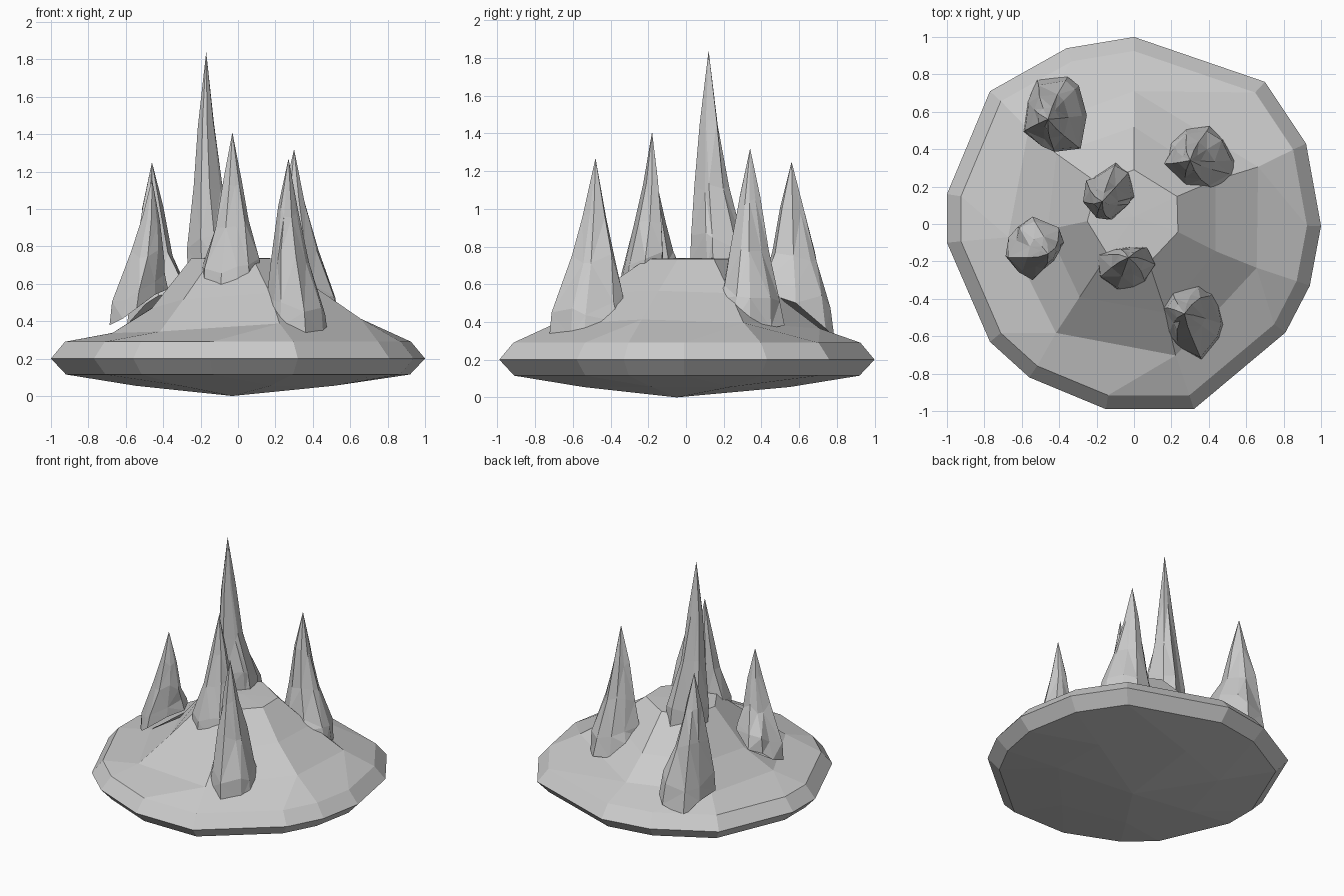
import bpy, bmesh, math, random
from mathutils import Vector

if "Cube" in bpy.data.objects:
    bpy.data.objects.remove(bpy.data.objects["Cube"])

stone = bpy.data.materials.new("grey stone")
stone.use_nodes = True
stone.diffuse_color = (0.6, 0.6, 0.6, 1)
stone.node_tree.nodes["Principled BSDF"].inputs["Base Color"].default_value = stone.diffuse_color


def finish(bm, name):
    bmesh.ops.recalc_face_normals(bm, faces=bm.faces)
    mesh = bpy.data.meshes.new(name)
    bm.to_mesh(mesh)
    bm.free()
    mesh.materials.append(stone)
    obj = bpy.data.objects.new(name, mesh)
    bpy.context.collection.objects.link(obj)


def bridge(bm, a, b):
    """Join two rings; b may have half as many points as a."""
    n, m = len(a), len(b)
    for i in range(n):
        j = (i + 1) % n
        p, q = b[i * m // n], b[j * m // n]
        bm.faces.new([a[i], a[j], p] if p == q else [a[i], a[j], q, p])


def fan(bm, ring, point):
    tip = bm.verts.new(point)
    for i, v in enumerate(ring):
        bm.faces.new([v, ring[(i + 1) % len(ring)], tip])


# Mound: irregular outline stepped inwards up to a small plateau
outline = [(0, 1), (.70, .76), (.92, .43), (1, -.01), (.94, -.33), (.81, -.58),
           (.32, -.99), (-.15, -.99), (-.56, -.82), (-.77, -.63), (-1, -.10),
           (-1, .16), (-.77, .71), (-.36, .94)]
rng = random.Random(4)
bm = bmesh.new()


def mound_ring(scale, z, step=1, shift=0, wobble=0):
    return [bm.verts.new((x * scale * (1 + rng.uniform(-wobble, wobble)),
                          y * scale + shift,
                          z + rng.uniform(-wobble, wobble) * .3 + (x - .3) * wobble * .5))
            for x, y in outline[::step]]


rim = mound_ring(1, .2)
shoulder = mound_ring(.925, .29)
slope = mound_ring(.71, .385, 2, 0, .06)
upper = mound_ring(.5, .53, 2, .02, .08)
plateau = mound_ring(.25, .735, 2, .04)
for lower, higher in zip((rim, shoulder, slope, upper), (shoulder, slope, upper, plateau)):
    bridge(bm, lower, higher)
fan(bm, plateau, (0, .04, .74))
under = mound_ring(.92, .115)
belly = mound_ring(.55, .055, 2)
bridge(bm, rim, under)
bridge(bm, under, belly)
fan(bm, belly, (-.03, -.05, 0))
finish(bm, "mound")


# Spikes: fluted, irregular cones leaning from foot to tip
def spike(name, foot, half, tip, seed, sides=9):
    r = random.Random(seed)
    bm = bmesh.new()
    foot, tip = Vector(foot), Vector(tip)
    flute = [r.uniform(.72, 1.05) for _ in range(sides)]
    turn = [(i + r.uniform(-.3, .3)) * math.tau / sides for i in range(sides)]
    out = Vector((foot.x, foot.y, 0)).normalized()
    rings = []
    for t, size, lean in ((-.06, 1, 0), (.08, .9, .15), (.36, .58, .7), (.66, .31, .95)):
        centre = foot.lerp(tip, lean)
        centre.z = foot.z + (tip.z - foot.z) * t
        ring = []
        for a, f in zip(turn, flute):
            k = size * f * r.uniform(.9, 1.1)
            d = Vector((math.cos(a) * half[0] * k, math.sin(a) * half[1] * k, 0))
            d.z = -d.dot(out) * .5 * max(0, 1 - t * 3) + r.uniform(-.03, .03)
            ring.append(bm.verts.new(centre + d))
        rings.append(ring)
    for a, b in zip(rings, rings[1:]):
        bridge(bm, a, b)
    fan(bm, rings[-1], tip)
    bm.faces.new(rings[0])
    bmesh.ops.triangulate(bm, faces=[f for f in bm.faces if len(f.verts) == 4])
    finish(bm, name)


spike("tall_spike", (-.13, .17, .72), (.17, .16), (-.17, .12, 1.84), 1)
spike("centre_front_spike", (-.05, -.23, .64), (.16, .15), (-.03, -.18, 1.41), 2)
spike("front_spike", (.32, -.52, .43), (.2, .22), (.27, -.48, 1.27), 3)
spike("back_left_spike", (.35, .36, .50), (.23, .19), (.30, .34, 1.32), 4)
spike("back_right_spike", (-.42, .57, .47), (.19, .22), (-.46, .56, 1.25), 5)
spike("right_spike", (-.55, -.12, .52), (.17, .17), (-.46, -.16, 1.16), 6)
